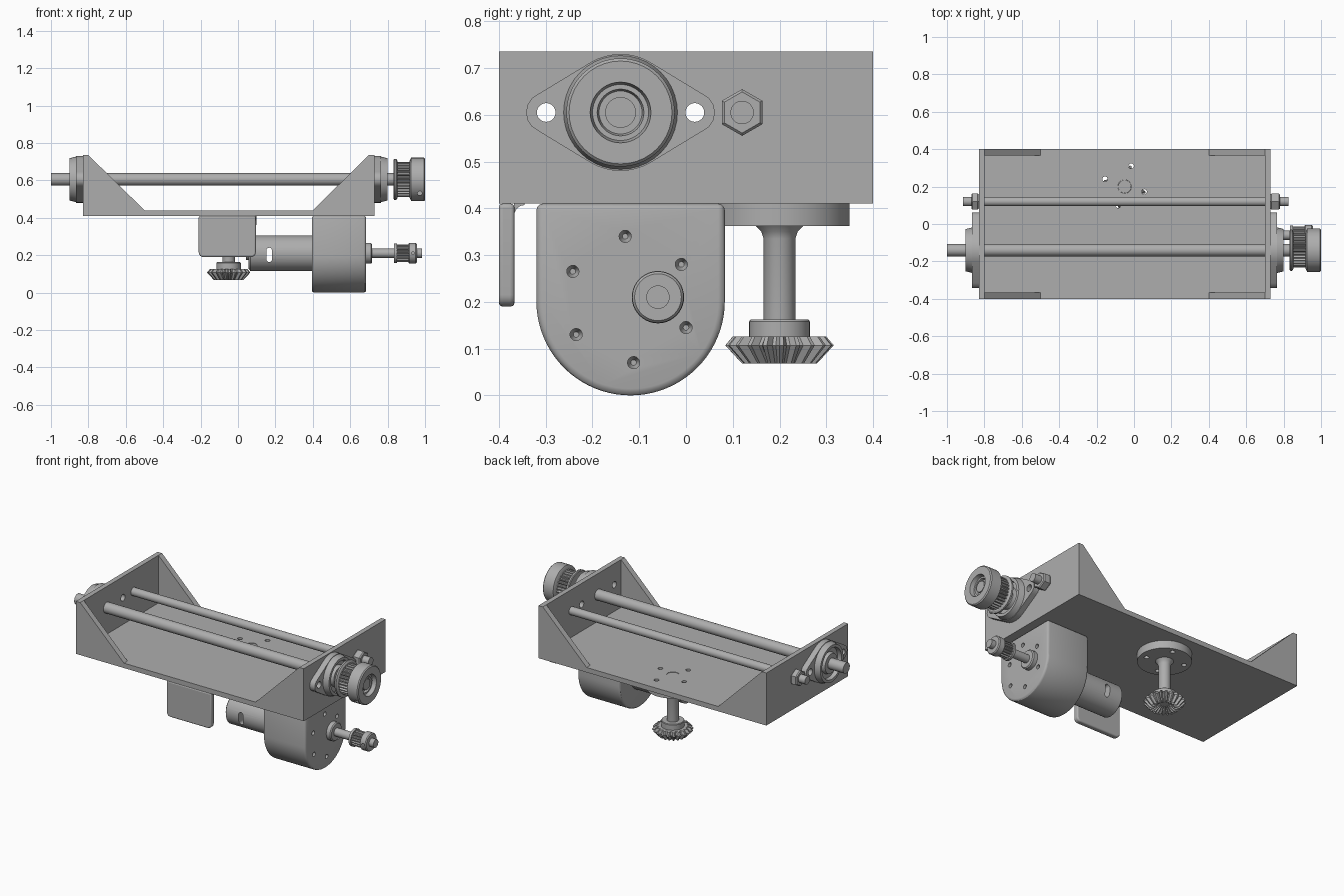
import bpy, bmesh
from math import sin, cos, pi, radians
from mathutils import Vector, geometry

cube = bpy.data.objects.get("Cube")
if cube:
    bpy.data.objects.remove(cube)

grey = bpy.data.materials.new("plain grey")
grey.use_nodes = True
COLOUR = (0.42, 0.42, 0.42, 1)
grey.diffuse_color = COLOUR
grey.node_tree.nodes["Principled BSDF"].inputs["Base Color"].default_value = COLOUR
parts = []


def place(axis, u, v, w):
    """Map section coordinates u, v and distance w along the axis to x, y, z."""
    return {"X": (w, u, v), "Y": (u, w, v), "Z": (u, v, w)}[axis]


def loft(name, rings, axis):
    """Skin equal rings of (u, v, w) points and cap both ends."""
    bm = bmesh.new()
    loops = [[bm.verts.new(place(axis, *p)) for p in ring] for ring in rings]
    n = len(loops[0])
    for a, b in zip(loops, loops[1:]):
        for i in range(n):
            j = (i + 1) % n
            bm.faces.new((a[i], a[j], b[j], b[i]))
    bm.faces.new(loops[0])
    bm.faces.new(loops[-1])
    bmesh.ops.recalc_face_normals(bm, faces=bm.faces)
    mesh = bpy.data.meshes.new(name)
    bm.to_mesh(mesh)
    bm.free()
    mesh.materials.append(grey)
    obj = bpy.data.objects.new(name, mesh)
    bpy.context.collection.objects.link(obj)
    parts.append(obj)
    return obj


def prism(name, pts, axis, a, b, bevel=0):
    obj = loft(name, [[(u, v, w) for u, v in pts] for w in (a, b)], axis)
    if bevel:
        mod = obj.modifiers.new("rounded edges", "BEVEL")
        mod.width, mod.segments, mod.angle_limit = bevel, 3, radians(40)
    return obj


def lathe(name, profile, centre, axis="X", sides=40, teeth=0, depth=0.0):
    """Turn (radius, distance) pairs; optional teeth are cut to the given depth."""
    n = teeth * 4 or sides
    rings = []
    for r, w in profile:
        ring = []
        for i in range(n):
            a = 2 * pi * i / n + pi / 2
            q = r - depth if teeth and i % 4 > 1 else r
            ring.append((centre[0] + q * cos(a), centre[1] + q * sin(a), w))
        rings.append(ring)
    return loft(name, rings, axis)


def rod(name, r, a, b, centre, axis="X", sides=32):
    return lathe(name, [(r, a), (r, b)], centre, axis, sides)


def arc(cu, cv, r, start, end, n=16):
    return [(cu + r * cos(radians(start + (end - start) * i / n)),
             cv + r * sin(radians(start + (end - start) * i / n))) for i in range(n + 1)]


def hull(pts):
    return [pts[i] for i in geometry.convex_hull_2d([Vector(p) for p in pts])]


def cut(target, cutters):
    """Subtract the cutters, then discard them."""
    for c in cutters:
        mod = target.modifiers.new("cut", "BOOLEAN")
        mod.object, mod.solver = c, "EXACT"
        c.hide_render = True
    deps = bpy.context.evaluated_depsgraph_get()
    mesh = bpy.data.meshes.new_from_object(target.evaluated_get(deps))
    target.modifiers.clear()
    target.data = mesh
    for c in cutters:
        parts.remove(c)
        bpy.data.objects.remove(c)


LEFT, RIGHT, BASE, FLOOR, TOP = -0.83, 0.73, 0.41, 0.44, 0.735
AXLE = (-0.14, 0.605)
TIE = (0.12, 0.605)
DRIVE = (-0.06, 0.21)
SPINDLE = (-0.05, 0.2)
EARS = [(-0.299, 0.605), (0.019, 0.605)]
BOLTS = [(-0.155, 0.24), (-0.015, 0.31), (0.055, 0.172), (-0.085, 0.1)]

# Tray with end walls, drilled for the bearings and the spindle
tray = prism("tray", [(LEFT, BASE), (RIGHT, BASE), (RIGHT, TOP), (RIGHT - 0.03, TOP),
                      (RIGHT - 0.03, FLOOR), (LEFT + 0.03, FLOOR), (LEFT + 0.03, TOP),
                      (LEFT, TOP)], "Y", -0.4, 0.4)
cut(tray, [rod("cutter", 0.02, -0.95, 0.95, e) for e in EARS]
    + [rod("cutter", 0.014, 0.3, 0.5, b, "Z") for b in BOLTS]
    + [rod("cutter", 0.036, 0.3, 0.5, SPINDLE, "Z")])

# Corner gussets
for side, wall, way in (("right", LEFT + 0.03, 1), ("left", RIGHT - 0.03, -1)):
    for end, a in (("front", -0.4), ("back", 0.365)):
        prism(f"{side}_{end}_gusset", [(wall, FLOOR), (wall + way * 0.3, FLOOR), (wall, TOP)],
              "Y", a, a + 0.035)

# Main axle and tie rod with nuts
rod("main_axle", 0.033, -1.0, 0.98, AXLE)
rod("tie_rod", 0.025, -0.915, 0.825, TIE)
for side, a, b in (("right", LEFT - 0.04, LEFT), ("left", RIGHT, RIGHT + 0.05)):
    lathe(f"{side}_nut", [(0.044, a), (0.05, a + 0.006), (0.05, b - 0.006), (0.044, b)],
          TIE, sides=6)

# Flanged bearings with cupped housings
outline = hull(arc(*AXLE, 0.125, 0, 360, 48) + arc(*EARS[0], 0.043, 0, 360)
               + arc(*EARS[1], 0.043, 0, 360))
for side, wall, way in (("right", LEFT, -1), ("left", RIGHT, 1)):
    flange = prism(f"{side}_bearing_flange", outline, "X", wall, wall + way * 0.035)
    cut(flange, [rod("cutter", 0.02, wall - 0.1, wall + 0.1, e) for e in EARS])
    lathe(f"{side}_bearing_housing",
          [(r, wall + way * d) for r, d in ((0.123, 0.03), (0.118, 0.05), (0.113, 0.07),
                                            (0.096, 0.07), (0.092, 0.045), (0.065, 0.045),
                                            (0.06, 0.066), (0.03, 0.066))], AXLE)

# Large toothed pulley
lathe("large_pulley_rim", [(0.105, 0.832), (0.11, 0.836), (0.11, 0.846), (0.1, 0.852)], AXLE)
lathe("large_pulley_teeth", [(0.093, 0.85), (0.093, 0.925)], AXLE, teeth=30, depth=0.011)
hub = lathe("large_pulley_hub", [(0.1, 0.918), (0.116, 0.926), (0.116, 0.994), (0.11, 1.0),
                                 (0.065, 1.0), (0.06, 0.975), (0.05, 0.975), (0.046, 0.96)],
            AXLE)
cut(hub, [rod("cutter", 0.012, -0.3, -0.19, (0.972, 0.53), "Y")])

# Gearbox with rounded underside and screw holes
GY, GR = -0.1185, 0.2015
gearbox = prism("gearbox", [(GY + GR, BASE), (GY - GR, BASE)] + arc(GY, GR, GR, 180, 360, 40),
                "X", 0.395, 0.685, 0.014)
screws = [(-0.13, 0.34), (-0.01, 0.28), (0.0, 0.145), (-0.112, 0.07), (-0.235, 0.13),
          (-0.242, 0.265)]
cut(gearbox, [lathe("cutter", [(0.006, 0.645), (0.013, 0.66), (0.013, 0.7)], s, sides=20)
              for s in screws])

# Motor with a slot through its casing
motor = lathe("motor", [(0.06, 0.055), (0.08, 0.055), (0.095, 0.066), (0.095, 0.4)],
              (GY, 0.21))
rod("motor_end_boss", 0.035, 0.042, 0.06, (GY, 0.21))
cut(motor, [prism("cutter", arc(0.167, 0.225, 0.015, 0, 180, 8)
                  + arc(0.167, 0.178, 0.015, 180, 360, 8), "Y", -0.4, 0.2)])

# Drive shaft and small toothed pulley
lathe("drive_boss", [(0.056, 0.68), (0.056, 0.71), (0.05, 0.716), (0.03, 0.716)], DRIVE)
rod("drive_shaft", 0.025, 0.68, 0.985, DRIVE)
rod("small_pulley_rim", 0.053, 0.835, 0.85, DRIVE)
lathe("small_pulley_teeth", [(0.047, 0.85), (0.047, 0.915)], DRIVE, teeth=18, depth=0.008)
small_hub = lathe("small_pulley_hub", [(0.05, 0.912), (0.055, 0.916), (0.055, 0.95),
                                       (0.05, 0.956), (0.03, 0.956)], DRIVE)
cut(small_hub, [rod("cutter", 0.008, -0.2, -0.095, (0.935, 0.21), "Y", 16)])

# Hanging tab with rounded lower corners and a root fillet
prism("front_tab", [(0.095, BASE), (-0.21, BASE)] + arc(-0.185, 0.215, 0.025, 180, 270, 6)
      + arc(0.07, 0.215, 0.025, 270, 360, 6), "Y", -0.4, -0.367, 0.008)
prism("tab_fillet", [(-0.368, BASE), (-0.345, BASE)] + arc(-0.345, 0.385, 0.022, 90, 180, 6),
      "X", -0.2, 0.085)

# Spindle with mounting disc, collar and bevel gear
disc = rod("spindle_disc", 0.15, 0.362, BASE, SPINDLE, "Z", 56)
cut(disc, [rod("cutter", 0.014, 0.3, 0.5, b, "Z") for b in BOLTS])
lathe("spindle", [(0.034, 0.1), (0.034, 0.335), (0.039, 0.35), (0.052, 0.364), (0.035, 0.366),
                  (0.035, 0.438)], SPINDLE, "Z")
lathe("spindle_collar", [(0.065, 0.11), (0.065, 0.158), (0.062, 0.162), (0.03, 0.162)],
      SPINDLE, "Z")
lathe("bevel_gear", [(0.045, 0.095), (0.055, 0.085), (0.08, 0.068), (0.116, 0.107),
                     (0.1, 0.126), (0.06, 0.126)], SPINDLE, "Z", teeth=20, depth=0.019)

# Smooth curved surfaces, keeping hard edges
bpy.ops.object.select_all(action="DESELECT")
for obj in parts:
    obj.select_set(True)
bpy.context.view_layer.objects.active = tray
bpy.ops.object.shade_smooth_by_angle(angle=radians(30))
